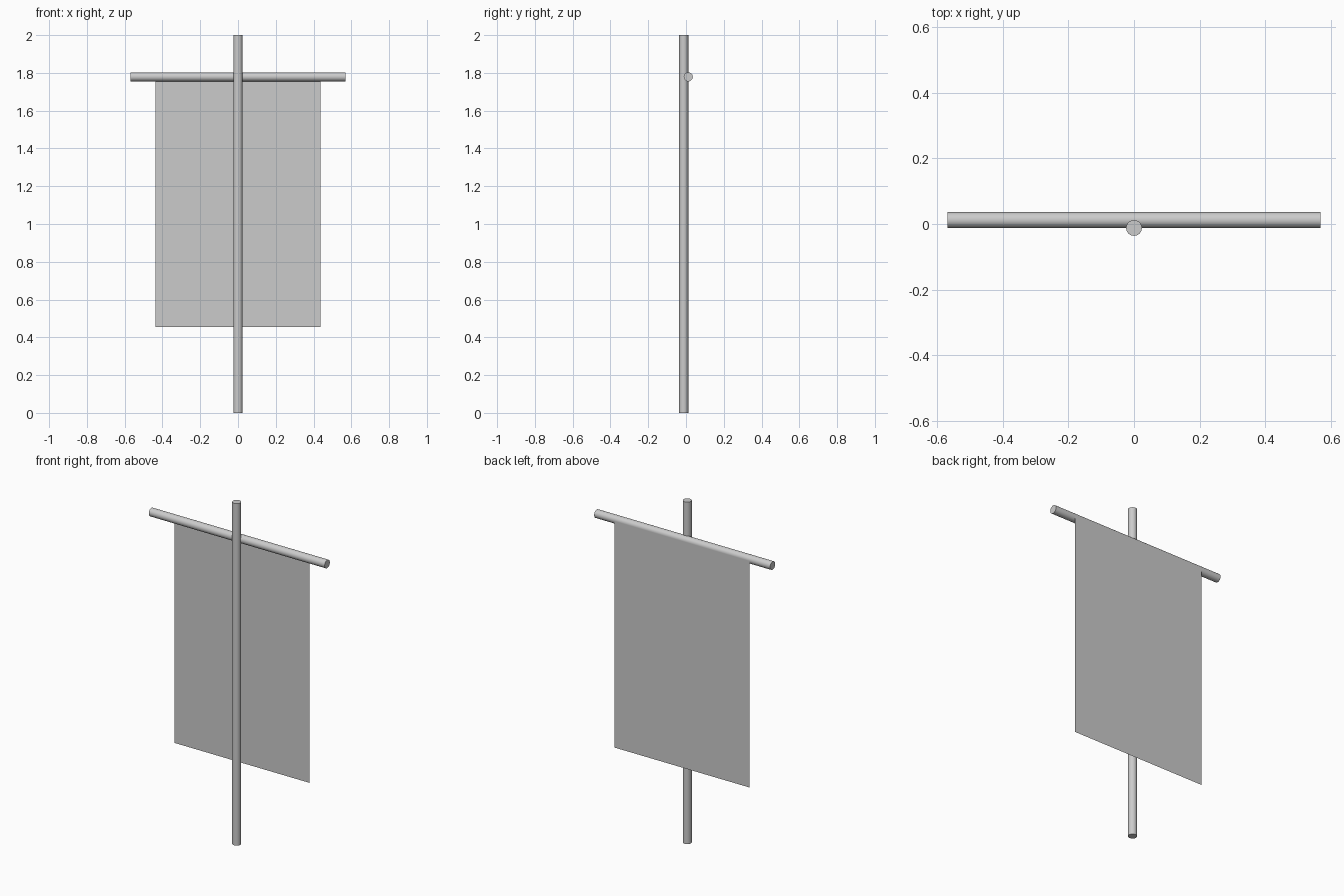
import bpy
from math import pi, radians

if "Cube" in bpy.data.objects:
    bpy.data.objects.remove(bpy.data.objects["Cube"])

R = 0.024   # rod radius
OFF = 0.012 # rods sit slightly either side of the centre plane


def rod(name, length, location, rotation=(0, 0, 0)):
    bpy.ops.mesh.primitive_cylinder_add(vertices=32, radius=R, depth=length,
                                        location=location, rotation=rotation)
    obj = bpy.context.object
    obj.name = name
    bpy.ops.object.shade_smooth_by_angle(angle=radians(30))
    return obj


# Upright pole and crossbar
rod("pole", 2.0, (0, -OFF, 1.0))
rod("crossbar", 1.138, (0, OFF, 1.779), (0, pi / 2, 0))

# Single-sheet cloth hanging from the back of the crossbar
top, bottom, half = 1.779, 0.455, 0.437
y = OFF + R
mesh = bpy.data.meshes.new("banner_cloth")
mesh.from_pydata([(-half, y, bottom), (half, y, bottom),
                  (half, y, top), (-half, y, top)], [], [(0, 1, 2, 3)])
cloth = bpy.data.objects.new("banner_cloth", mesh)
bpy.context.collection.objects.link(cloth)
